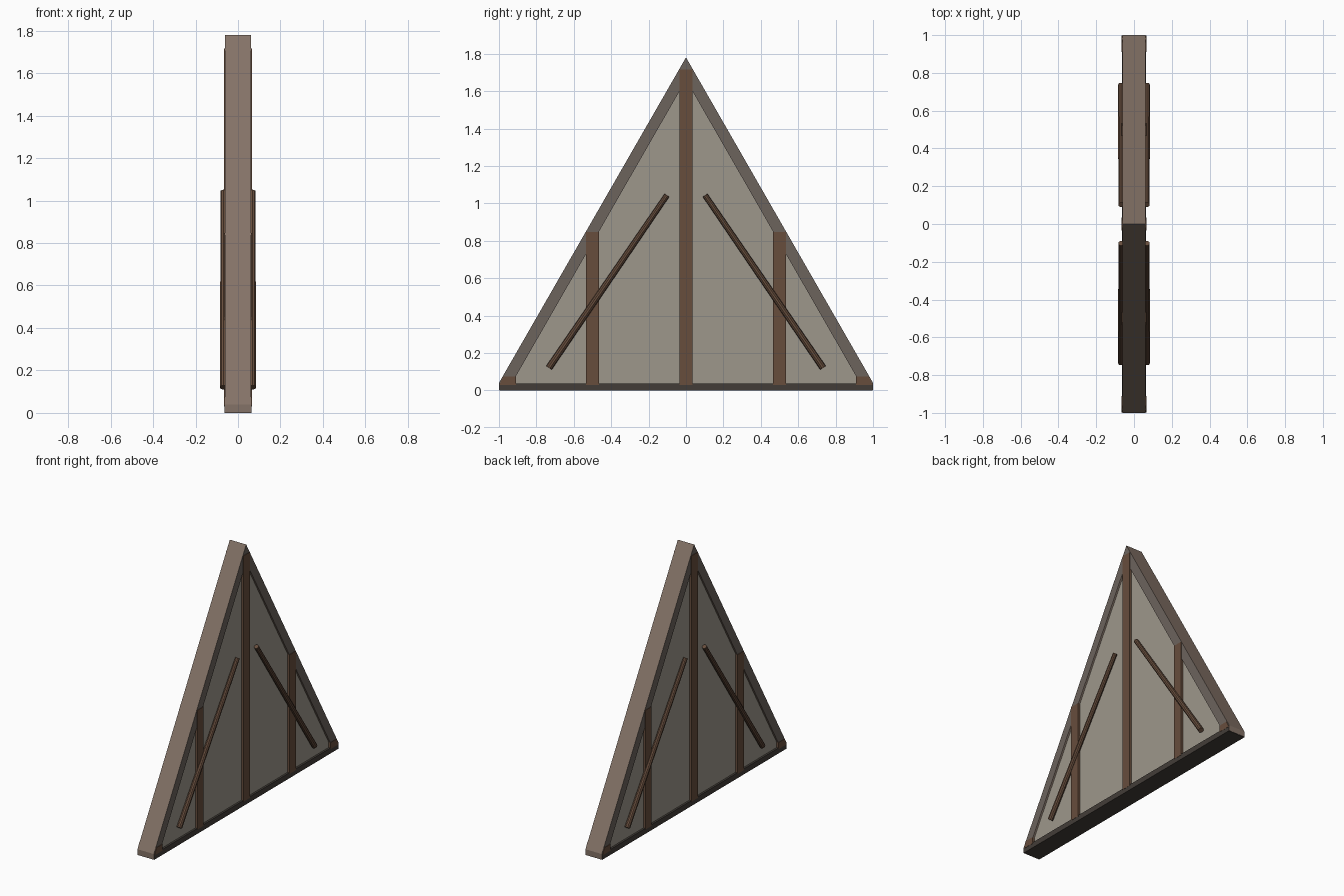
import bpy, bmesh
from mathutils import Vector

if "Cube" in bpy.data.objects:
    bpy.data.objects.remove(bpy.data.objects["Cube"])


def material(name, rgb):
    m = bpy.data.materials.new(name)
    m.diffuse_color = (*rgb, 1)
    m.use_nodes = True
    m.node_tree.nodes["Principled BSDF"].inputs["Base Color"].default_value = m.diffuse_color
    return m


PANEL = material("plaster", (0.34, 0.31, 0.26))
TRIM = material("trim_side", (0.15, 0.125, 0.108))
EDGE = material("trim_edge", (0.23, 0.17, 0.135))
WOOD = material("wood", (0.135, 0.075, 0.046))
DARK = material("dark_sill", (0.055, 0.046, 0.039))


def finish(bm, name, mats):
    bmesh.ops.recalc_face_normals(bm, faces=bm.faces)
    me = bpy.data.meshes.new(name)
    bm.to_mesh(me)
    bm.free()
    ob = bpy.data.objects.new(name, me)
    bpy.context.collection.objects.link(ob)
    for m in mats:
        me.materials.append(m)
    return ob


def prism(name, pts, half, *mats):
    """Extrude a (y, z) outline from x = -half to x = +half."""
    bm = bmesh.new()
    face = bm.faces.new([bm.verts.new((-half, y, z)) for y, z in pts])
    ext = bmesh.ops.extrude_face_region(bm, geom=[face])
    moved = [v for v in ext["geom"] if isinstance(v, bmesh.types.BMVert)]
    bmesh.ops.translate(bm, verts=moved, vec=(2 * half, 0, 0))
    bm.normal_update()
    if len(mats) > 1:
        for f in bm.faces:
            f.material_index = 0 if abs(f.normal.x) > 0.5 else 1
    return finish(bm, name, mats)


def box(name, y0, y1, z0, z1, half, mat):
    return prism(name, [(y0, z0), (y1, z0), (y1, z1), (y0, z1)], half, mat)


def brace(name, a, b, r1, r2):
    a, b = Vector(a), Vector(b)
    bm = bmesh.new()
    bmesh.ops.create_cone(bm, cap_ends=True, segments=10, radius1=r1,
                          radius2=r2, depth=(b - a).length)
    rot = (b - a).to_track_quat('Z', 'Y').to_matrix().to_4x4()
    bmesh.ops.transform(bm, matrix=rot, verts=bm.verts)
    bmesh.ops.translate(bm, verts=bm.verts, vec=(a + b) / 2)
    return finish(bm, name, [WOOD])


# Infill panel and bottom sill
prism("infill_panel", [(-0.96, 0.02), (0.96, 0.02), (0, 1.70)], 0.05, PANEL)
box("sill", -0.998, 0.998, 0, 0.038, 0.0635, DARK)

# Central post
box("centre_post", -0.035, 0.035, 0.03, 1.715, 0.065, WOOD)

for s, side in ((-1, "front"), (1, "back")):
    # Sloping rafter with a short upright foot
    outline = [(1, 0.002), (1, 0.04), (0, 1.78), (0, 1.66), (0.93, 0.04), (0.93, 0.002)]
    prism(side + "_rafter", [(s * y, z) for y, z in outline], 0.062, TRIM, EDGE)

    # Short post and corner block
    y0, y1 = sorted((s * 0.465, s * 0.534))
    box(side + "_post", y0, y1, 0.03, 0.847, 0.065, WOOD)
    block = [(0.91, 0.03), (0.998, 0.03), (0.977, 0.075), (0.91, 0.075)]
    prism(side + "_corner_block", [(s * y, z) for y, z in block], 0.065, WOOD)

    # Slanted round braces on both faces
    for x, face in ((-1, "left"), (1, "right")):
        brace(f"{side}_{face}_brace", (x * 0.068, s * 0.733, 0.12),
              (x * 0.068, s * 0.102, 1.043), 0.018, 0.015)
